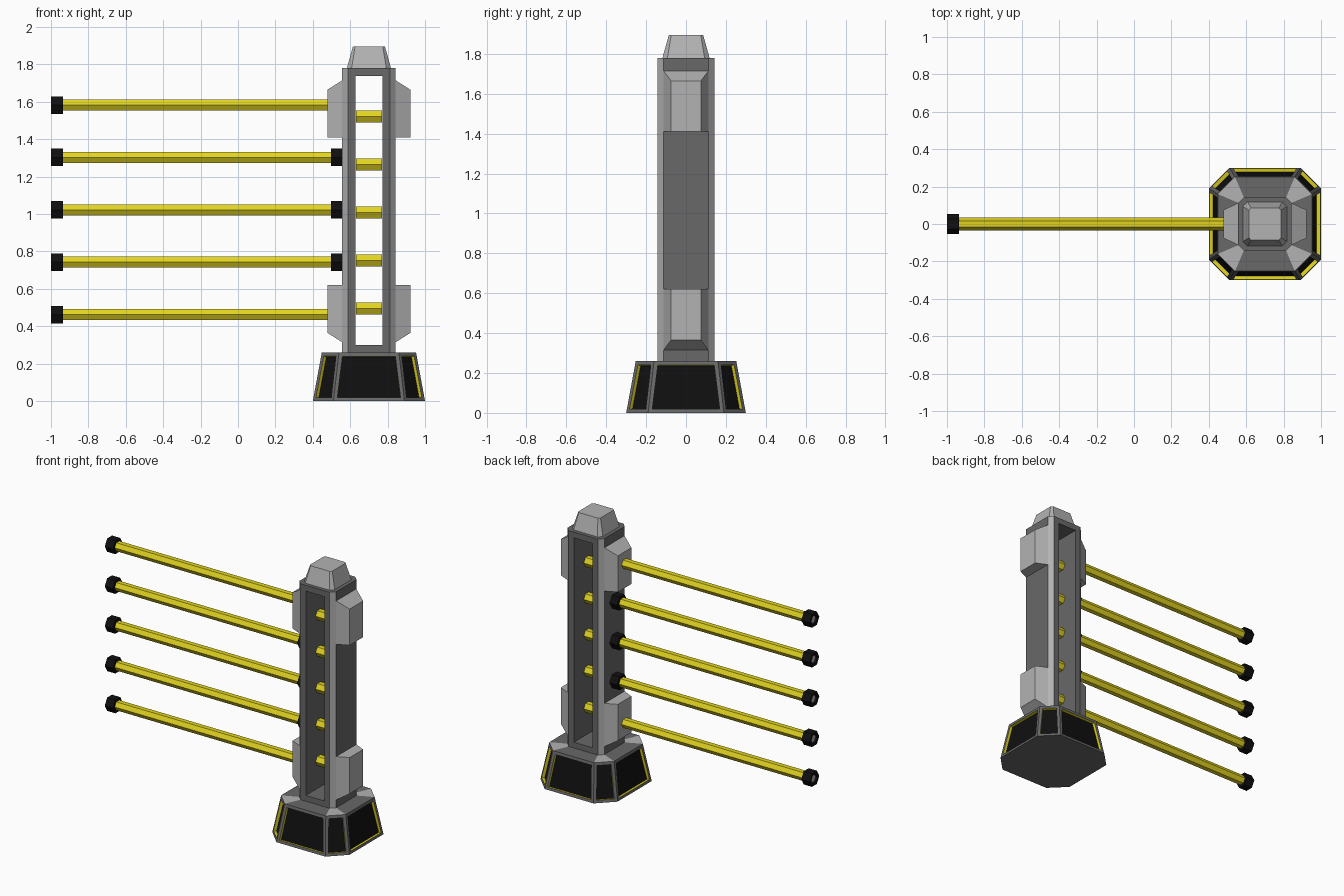
import bpy, bmesh
from math import cos, sin, pi

if "Cube" in bpy.data.objects:
    bpy.data.objects.remove(bpy.data.objects["Cube"])

CX = 0.70                      # post centre


def material(name, rgb):
    m = bpy.data.materials.new(name)
    m.diffuse_color = (*rgb, 1)
    m.use_nodes = True
    m.node_tree.nodes["Principled BSDF"].inputs["Base Color"].default_value = m.diffuse_color
    return m


DARK = material("dark_grey", (0.14, 0.14, 0.14))
LIGHT = material("light_grey", (0.45, 0.45, 0.45))
YELLOW = material("yellow", (0.75, 0.65, 0.015))
BLACK = material("black", (0.005, 0.005, 0.005))


def octagon(half, cham, z):
    a = half - cham
    pts = [(a, -half), (half, -a), (half, a), (a, half),
           (-a, half), (-half, a), (-half, -a), (-a, -half)]
    return [(CX + x, y, z) for x, y in pts]


def hexagon(r, x, z):
    return [(x, r * cos(i * pi / 3), z + r * sin(i * pi / 3)) for i in range(6)]


def loft(rings):
    """Skin matching rings, cap both ends; returns bm, rows of side faces, end caps."""
    bm = bmesh.new()
    vs = [[bm.verts.new(p) for p in ring] for ring in rings]
    n = len(vs[0])
    rows = [[bm.faces.new((a[i], a[(i + 1) % n], b[(i + 1) % n], b[i])) for i in range(n)]
            for a, b in zip(vs, vs[1:])]
    caps = [bm.faces.new(vs[0][::-1]), bm.faces.new(vs[-1])]
    bmesh.ops.recalc_face_normals(bm, faces=bm.faces[:])
    return bm, rows, caps


def finish(name, bm, *mats):
    me = bpy.data.meshes.new(name)
    bm.to_mesh(me)
    bm.free()
    for m in mats:
        me.materials.append(m)
    ob = bpy.data.objects.new(name, me)
    bpy.context.collection.objects.link(ob)
    return ob


# base: tapered octagon with recessed black panels and yellow recess walls
bm, rows, _ = loft([octagon(0.30, 0.11, 0), octagon(0.252, 0.092, 0.26),
                    octagon(0.143, 0.03, 0.26)])
for f in rows[1][::2]:
    f.material_index = 1
panels = rows[0]
bmesh.ops.inset_individual(bm, faces=panels, thickness=0.028)
walls = bmesh.ops.inset_individual(bm, faces=panels, thickness=0, depth=-0.02)["faces"]
for f in walls:
    f.material_index = 2
for f in panels:
    f.material_index = 3
finish("base", bm, DARK, LIGHT, YELLOW, BLACK)

# column: chamfered post with light corners and a slot from front to back
bm, rows, _ = loft([octagon(0.143, 0.03, 0.26), octagon(0.143, 0.03, 1.78)])
for f in rows[0][::2]:
    f.material_index = 1
slot = [rows[0][3], rows[0][7]]
bmesh.ops.inset_individual(bm, faces=slot, thickness=0.058)
rim = [e for f in slot for e in f.edges]
bmesh.ops.delete(bm, geom=slot, context="FACES_ONLY")
bmesh.ops.bridge_loops(bm, edges=rim)
bmesh.ops.recalc_face_normals(bm, faces=bm.faces[:])
finish("column", bm, DARK, LIGHT)

# column top
bm, _, _ = loft([octagon(0.118, 0.025, 1.78), octagon(0.086, 0.012, 1.895)])
finish("column_top", bm, LIGHT)

# side pads, mirrored left/right and up/down
MID = 1.015


def pad_ring(x, half_y, side, up, reach):
    return [(CX + side * x, y, MID + up * d) for y, d in
            ((-half_y, 0.395), (half_y, 0.395), (half_y, reach), (-half_y, reach))]


for side, sname in ((-1, "left"), (1, "right")):
    for up, uname in ((-1, "lower"), (1, "upper")):
        bm, _, _ = loft([pad_ring(0.143, 0.112, side, up, 0.70),
                         pad_ring(0.222, 0.075, side, up, 0.65)])
        finish(f"{sname}_{uname}_pad", bm, LIGHT)


# rods and their hexagonal end caps
def end_cap(name, x_open, x_in, z):
    d = 0.012 if x_in > x_open else -0.012
    bm, _, caps = loft([hexagon(0.03, x_open + d, z), hexagon(0.034, x_open, z),
                        hexagon(0.054, x_open, z), hexagon(0.054, x_in, z)])
    caps[0].material_index = 1
    finish(name, bm, BLACK, LIGHT)


for i in range(5):
    z = 0.463 + 0.28 * i
    middle = 0 < i < 4
    bm, _, _ = loft([hexagon(0.034, -0.95, z), hexagon(0.034, 0.55 if middle else 0.48, z)])
    finish(f"rod_{i + 1}", bm, YELLOW)
    end_cap(f"outer_cap_{i + 1}", -1.0, -0.936, z)
    if middle:
        end_cap(f"inner_cap_{i + 1}", 0.557, 0.498, z)
    # short rung inside the slot
    zs = 0.496 + 0.2565 * i
    bm, _, _ = loft([hexagon(0.037, 0.63, zs), hexagon(0.037, 0.77, zs)])
    finish(f"slot_rung_{i + 1}", bm, YELLOW)
